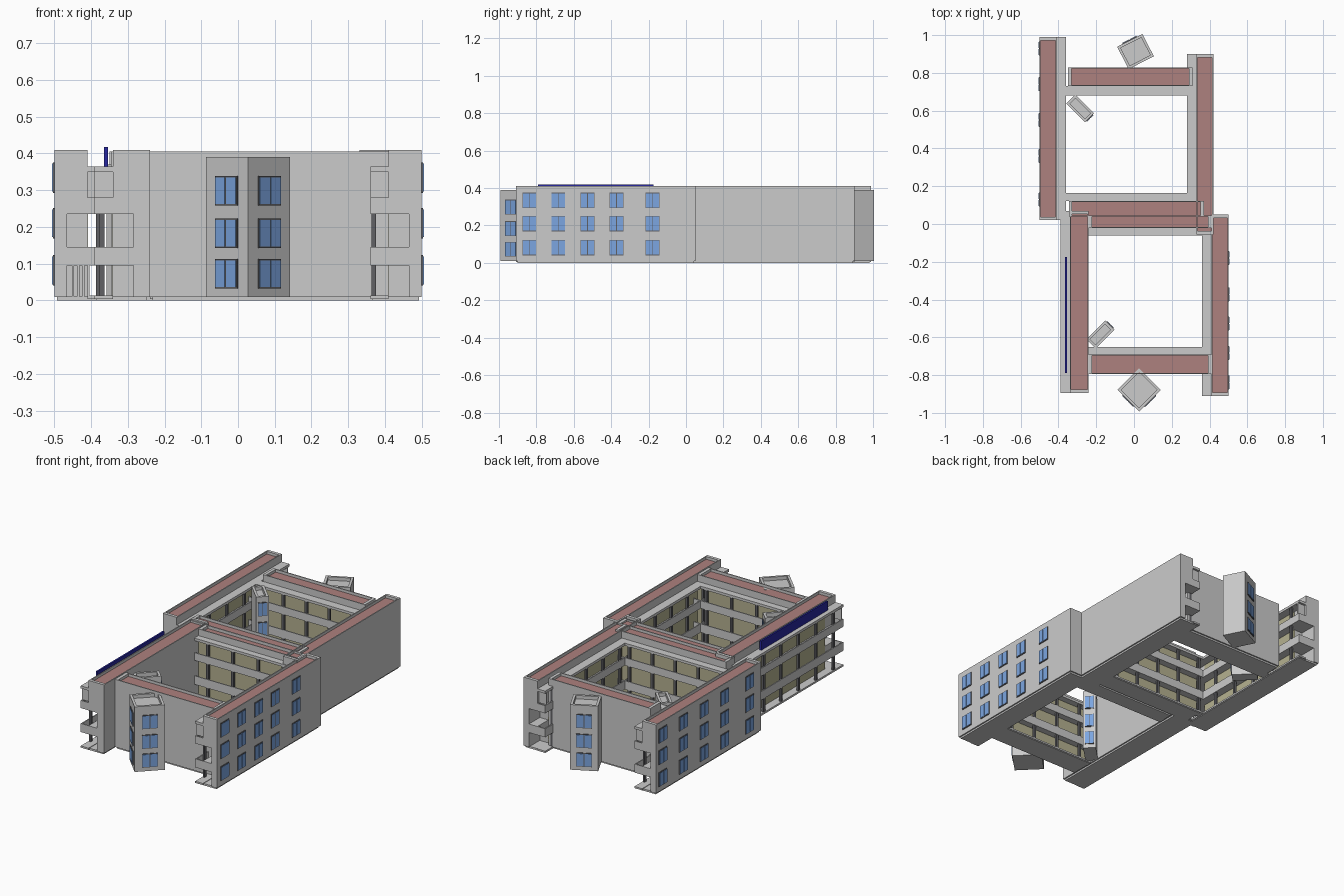
import bpy, bmesh
from math import radians
from mathutils import Matrix, Vector

if "Cube" in bpy.data.objects:
    bpy.data.objects.remove(bpy.data.objects["Cube"])

mats = {}
COL = {'red': (.42, .22, .21), 'yellow': (.46, .44, .28), 'blue': (.2, .38, .75),
       'dark': (.12, .12, .13), 'navy': (.02, .02, .35)}


def material(key):
    if key not in mats:
        mats[key] = bpy.data.materials.new(key)
        mats[key].diffuse_color = (*COL[key], 1)
    return mats[key]


def boxes(name, items, color=None, matrix=None):
    """One object from a list of (x0,x1,y0,y1,z0,z1) boxes."""
    bm = bmesh.new()
    for x0, x1, y0, y1, z0, z1 in items:
        m = Matrix.Translation(((x0 + x1) / 2, (y0 + y1) / 2, (z0 + z1) / 2)) @ \
            Matrix.Diagonal((abs(x1 - x0), abs(y1 - y0), abs(z1 - z0), 1))
        bmesh.ops.create_cube(bm, size=1, matrix=m)
    me = bpy.data.meshes.new(name)
    bm.to_mesh(me)
    bm.free()
    ob = bpy.data.objects.new(name, me)
    bpy.context.collection.objects.link(ob)
    if color:
        me.materials.append(material(color))
    if matrix:
        ob.matrix_world = matrix
    return ob


def windows(name, columns, rows, w, h, matrix):
    """Two-pane windows on the local plane y=0, facing local -y."""
    frames, panes = [], []
    for u in columns:
        for z in rows:
            frames.append((u - w / 2, u + w / 2, -.004, .002, z, z + h))
            for s in (-1, 1):
                c = u + s * w * .25
                panes.append((c - w * .22, c + w * .22, -.006, 0, z + .004, z + h - .004))
    boxes(name + "_frames", frames, 'dark', matrix)
    boxes(name + "_panes", panes, 'blue', matrix)


def wing(name, axis, u0, u1, vc, vb, vo, cu0, cu1, ends=(), top=.41):
    """Block from vb to outer wall vo, with an open gallery between vb and vc."""
    s = 1 if vo > vc else -1

    def put(a, b, c, d, z0, z1):
        c, d = sorted((c, d))
        return (a, b, c, d, z0, z1) if axis == 'x' else (c, d, a, b, z0, z1)

    roof = top - .02
    # main block, hollowed at open ends by stair halls
    deep = .1
    b0 = u0 + deep if 'lo' in ends else u0
    b1 = u1 - deep if 'hi' in ends else u1
    body = [put(b0, b1, vb, vo, .01, roof)]
    hall = vb + s * .055
    for e, a, b in (('lo', u0, b0), ('hi', b1, u1)):
        if e in ends:
            body += [put(a, b, hall, vo, .01, roof),
                     put(a, b, vb, hall, .095, .145),
                     put(a, b, vb, hall, .235, roof)]
    # roof parapet
    t, te = .006 * s, .018
    body += [put(u0, u1, vb, vb + t, roof, top), put(u0, u1, vo - t, vo, roof, top),
             put(u0, u0 + te, vb + t, vo - t, roof, top),
             put(u1 - te, u1, vb + t, vo - t, roof, top)]
    boxes(name + "_block", body)
    boxes(name + "_plinth", [put(u0 + .008, u1 - .008, vc + s * .004, vo - s * .008, 0, .011)])
    boxes(name + "_red_roof", [put(u0 + te, u1 - te, vb + t, vo - t, roof - .004, roof + .004)], 'red')
    # gallery slabs, parapets and roof
    g = [put(cu0, cu1, vc, vb, .004, .014), put(cu0, cu1, vc, vb, .35, .365)]
    for z0, z1 in ((.095, .145), (.235, .28)):
        g += [put(cu0, cu1, vc, vb, z0, z0 + .015),
              put(cu0, cu1, vc, vc + s * .006, z0, z1)]
        for e, a in (('lo', cu0), ('hi', cu1 - .006)):
            if e in ends:
                g.append(put(a, a + .006, vc, vb, z0, z1))
    for e, a in (('lo', cu0 + .012), ('hi', cu1 - .018)):
        if e in ends:
            g.append(put(a, a + .006, vc, vb, .28, .35))
    boxes(name + "_gallery", g)
    # coloured back wall and posts
    w0 = max(cu0, b0)
    w1 = min(cu1, b1)
    boxes(name + "_gallery_wall", [put(w0, w1, vb - s * .002, vb + s * .002, .014, .35)], 'yellow')
    n = max(2, round((cu1 - cu0) / .16))
    step = (cu1 - cu0) / n
    posts = [put(cu0 + (i + .5) * step - .008, cu0 + (i + .5) * step + .008,
                 vc + s * .003, vc + s * .015, .012, .352) for i in range(n)]
    boxes(name + "_gallery_posts", posts, 'dark')


# eight wings around the two courtyards
wing("back_left_wing", 'y', .02, .99, -.36, -.41, -.5, .02, .99, ('lo', 'hi'))
wing("back_right_wing", 'y', -.055, .90, .28, .33, .42, .12, .90, ('hi',))
wing("back_link", 'x', -.35, .31, .68, .73, .828, -.41, .33, (), .405)
wing("middle_back_link", 'x', -.345, .37, .165, .122, .04, -.41, .33, (), .405)
wing("middle_front_link", 'x', -.24, .41, -.06, -.022, .045, -.24, .41, (), .404)
wing("front_right_wing", 'y', -.91, .05, .36, .41, .5, -.91, -.02, ('lo',))
wing("front_left_wing", 'y', -.895, .07, -.39, -.34, -.24, -.895, .07, ('lo',))
wing("front_link", 'x', -.24, .41, -.65, -.69, -.795, -.24, .41, (), .405)

# railing bars in the stair hall of the back left wing
boxes("stair_railing", [(-.452 + i * .014, -.446 + i * .014, .024, .03, .01, .095) for i in range(4)])

# windows on the outer long walls
ROWS = (.04, .168, .293)
windows("right_wall", (-.838, -.683, -.527, -.372, -.18), ROWS, .074, .083,
        Matrix.Translation((.5, 0, 0)) @ Matrix.Rotation(radians(90), 4, 'Z'))
windows("left_wall", (-.93, -.74, -.55, -.36, -.13), ROWS, .074, .083,
        Matrix.Translation((-.5, 0, 0)) @ Matrix.Rotation(radians(-90), 4, 'Z'))


def tower(name, cx, cy, w, d, ang, top, faces, win=.085):
    """Rotated tower with a rim; faces are local quarter turns that carry windows."""
    m = Matrix.Translation((cx, cy, 0)) @ Matrix.Rotation(radians(ang), 4, 'Z')
    x, y, t = w / 2, d / 2, .014
    boxes(name, [(-x, x, -y, y, .01, top - .02),
                 (-x, x, -y, -y + t, top - .02, top), (-x, x, y - t, y, top - .02, top),
                 (-x, -x + t, -y + t, y - t, top - .02, top),
                 (x - t, x, -y + t, y - t, top - .02, top)], None, m)
    for k in faces:
        off = y if k % 2 == 0 else x
        fm = m @ Matrix.Rotation(radians(90 * k), 4, 'Z') @ Matrix.Translation((0, -off, 0))
        windows(f"{name}_face_{k}", (0,), (.033, .143, .258), win, .08, fm)


# corner towers outside and stair towers inside the courtyards
tower("front_tower", .027, -.878, .162, .162, 45, .39, (0, 3))
tower("back_tower", .008, .913, .15, .133, 27, .39, (2,))
tower("front_court_tower", -.178, -.585, .14, .07, 45, .37, (1,), .05)
tower("back_court_tower", -.285, .612, .14, .068, -45, .37, (1,), .05)

# blank rooftop sign panel
boxes("sign_panel", [(-.364, -.354, -.79, -.175, .355, .418)], 'navy')

for m in bpy.data.materials:
    if m.users and not m.is_grease_pencil:
        m.use_nodes = True
        m.node_tree.nodes["Principled BSDF"].inputs["Base Color"].default_value = m.diffuse_color
